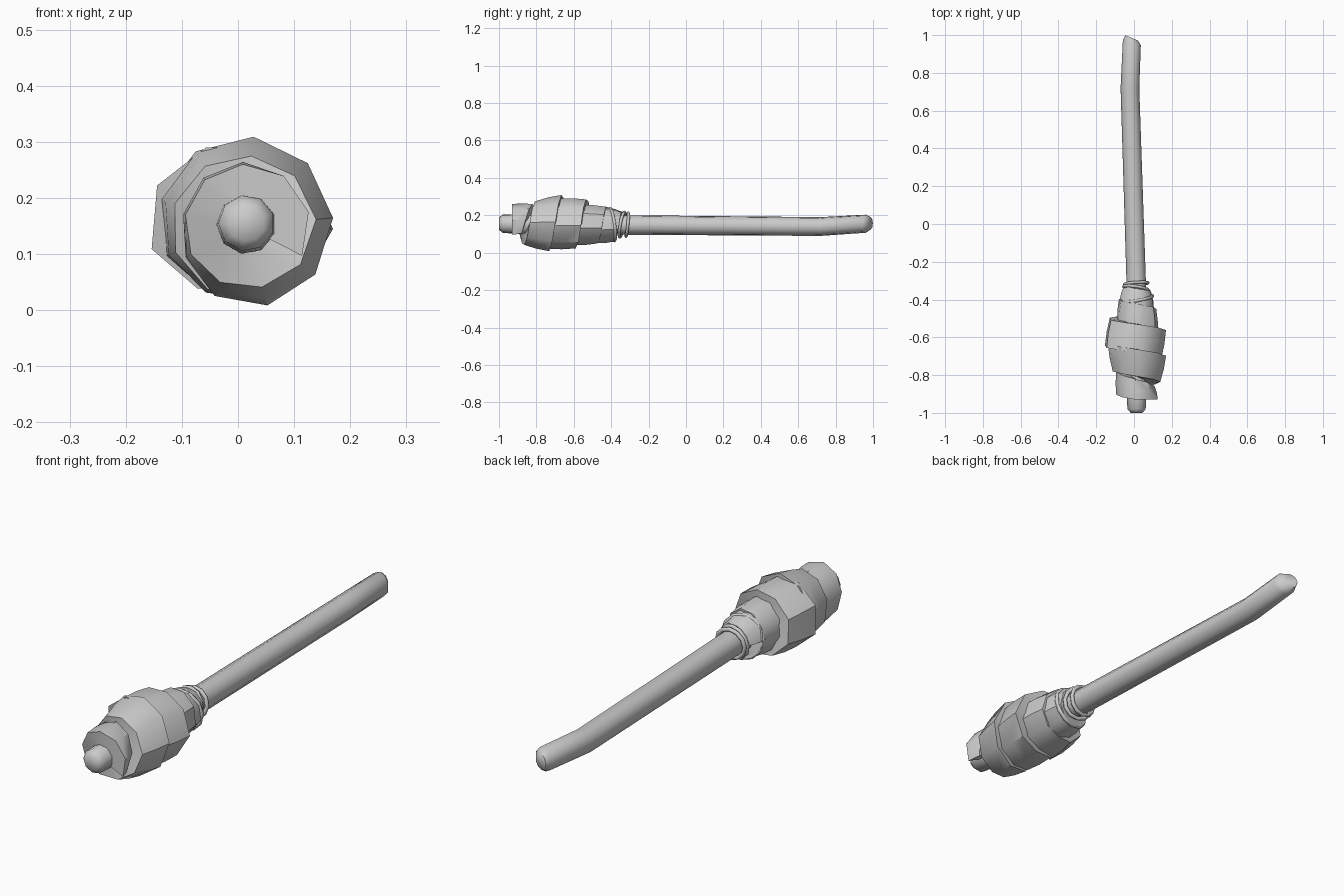
import bpy, bmesh, math
from mathutils import Vector

cube = bpy.data.objects.get("Cube")
if cube:
    bpy.data.objects.remove(cube)

grey = bpy.data.materials.new("plain grey")
grey.use_nodes = True
tone = (0.6, 0.6, 0.6, 1)
grey.diffuse_color = tone
grey.node_tree.nodes["Principled BSDF"].inputs["Base Color"].default_value = tone


def sweep(name, sections, loop=False, angle=40):
    """Join equal closed sections into a skin, capped unless looped."""
    bm = bmesh.new()
    rows = [[bm.verts.new(p) for p in s] for s in sections]
    n = len(rows[0])
    pairs = list(zip(rows, rows[1:]))
    if loop:
        pairs.append((rows[-1], rows[0]))
    for a, b in pairs:
        for i in range(n):
            j = (i + 1) % n
            bm.faces.new((a[i], a[j], b[j], b[i]))
    if not loop:
        bm.faces.new(rows[0])
        bm.faces.new(rows[-1])
    bmesh.ops.recalc_face_normals(bm, faces=bm.faces)
    mesh = bpy.data.meshes.new(name)
    bm.to_mesh(mesh)
    bm.free()
    mesh.materials.append(grey)
    ob = bpy.data.objects.new(name, mesh)
    bpy.context.collection.objects.link(ob)
    bpy.ops.object.select_all(action='DESELECT')
    ob.select_set(True)
    bpy.context.view_layer.objects.active = ob
    bpy.ops.object.shade_smooth_by_angle(angle=math.radians(angle))
    return ob


def disc(x, y, z, r, lean=0, sides=9):
    """Ring of points facing along y, leaning sideways."""
    turns = [math.tau * (i + 0.5) / sides for i in range(sides)]
    return [Vector((x + r * math.cos(t), y + lean * math.cos(t), z + r * math.sin(t)))
            for t in turns]


# Bent wooden shaft with rounded ends: x, y, z, radius
path = [(.015, -1, .155, .032), (.015, -.98, .155, .05), (.015, -.9, .153, .053),
        (.013, -.3, .148, .053), (-.02, .72, .14, .051),
        (-.01, .96, .155, .049), (-.012, .985, .157, .034)]
sweep("shaft", [disc(*p, -.014 if p[1] > .9 else 0) for p in path], angle=60)

# Spiral cloth wrap: back and front radius at every quarter turn
radii = [(.06, .085), (.07, .095), (.085, .1), (.09, .1),
         (.09, .1), (.1, .11), (.11, .12), (.1, .11),
         (.15, .18), (.135, .145), (.16, .135), (.125, .13),
         (.155, .13), (.16, .125), (.16, .13), (.145, .11),
         (.105, .105), (.11, .11), (.1, .12), (.1, .11)]


def wrap_section(q):
    i = min(int(q), len(radii) - 2)
    f = q - i
    back, front = (a + (b - a) * f for a, b in zip(radii[i], radii[i + 1]))
    k = q - 4
    y_back = -.4 - .022 * k - .0008 * k * k
    y_front = max(-.93, y_back - .15 + .0008 * (k - 6) ** 2)
    t = q * math.pi / 2
    middle = (back + front) / 2 + .004
    profile = [(y_back, .045), (y_back, back), ((y_back + y_front) / 2, middle),
               (y_front, front), (y_front, .045)]
    return [Vector((.01 - r * math.cos(t), y, .15 + r * math.sin(t))) for y, r in profile]


steps = 42
sweep("cloth_wrap", [wrap_section(18.3 * s / steps) for s in range(steps + 1)])


# Twine turns tying the cloth to the shaft
def twine(name, y, r, lean_x, lean_z, thick=.009, sides=12):
    sections = []
    for s in range(sides):
        t = math.tau * s / sides
        out = Vector((math.cos(t), 0, math.sin(t)))
        mid = Vector((.012, y + lean_x * out.x + lean_z * out.z, .15)) + out * r
        sections.append([mid + out * thick * math.cos(a) + Vector((0, thick * math.sin(a), 0))
                         for a in (math.tau * c / 6 for c in range(6))])
    sweep(name, sections, loop=True, angle=70)


twine("twine_back", -.315, .062, .004, .006)
twine("twine_middle", -.342, .066, -.01, .012)
twine("twine_front", -.395, .086, .014, -.012)
